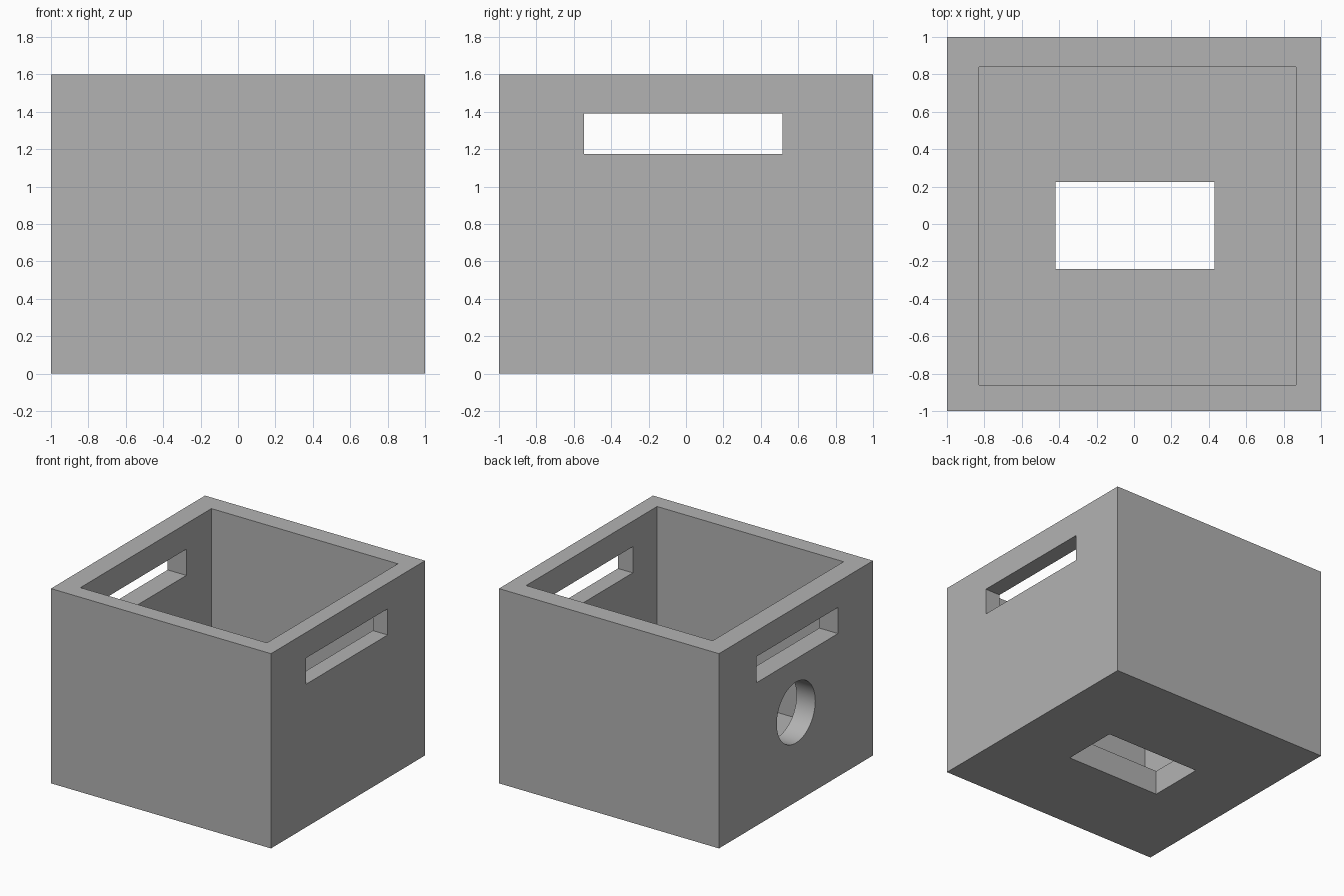
import bpy
import math
from mathutils import Vector

cube = bpy.data.objects.get("Cube")
if cube:
    bpy.data.objects.remove(cube, do_unlink=True)

# Single grey material
grey = bpy.data.materials.new("plain grey")
grey.use_nodes = True
colour = (0.448, 0.448, 0.448, 1)
grey.diffuse_color = colour
grey.node_tree.nodes["Principled BSDF"].inputs["Base Color"].default_value = colour


def block(name, low, high):
    """Axis-aligned box between two corners."""
    low, high = Vector(low), Vector(high)
    bpy.ops.mesh.primitive_cube_add(size=1, location=(low + high) / 2)
    obj = bpy.context.object
    obj.name = name
    obj.scale = high - low
    bpy.ops.object.transform_apply(location=True, rotation=False, scale=True)
    obj.data.materials.append(grey)
    return obj


def round_bar(name, x_low, x_high, y, z, radius):
    """Cylinder running along x."""
    bpy.ops.mesh.primitive_cylinder_add(
        vertices=64, radius=radius, depth=x_high - x_low,
        location=((x_low + x_high) / 2, y, z), rotation=(0, math.pi / 2, 0))
    obj = bpy.context.object
    obj.name = name
    obj.data.materials.append(grey)
    return obj


def cut(target, cutter):
    """Subtract the cutter from the target and discard it."""
    cutter.hide_render = True
    mod = target.modifiers.new(cutter.name, 'BOOLEAN')
    mod.operation = 'DIFFERENCE'
    mod.solver = 'EXACT'
    mod.object = cutter
    bpy.context.view_layer.objects.active = target
    bpy.ops.object.modifier_apply(modifier=mod.name)
    bpy.data.objects.remove(cutter, do_unlink=True)


# Solid body of the open crate
crate = block("crate", (-1, -1, 0), (1, 1, 1.6))

# Open cavity above a thick floor
cut(crate, block("cavity", (-0.83, -0.86, 0.2), (0.865, 0.84, 2)))

# Rectangular opening through the floor
cut(crate, block("floor_opening", (-0.42, -0.24, -0.2), (0.43, 0.225, 0.5)))

# Hand slots through both side walls
cut(crate, block("hand_slots", (-1.2, -0.545, 1.175), (1.2, 0.515, 1.39)))

# Round port through one side, ending as a pocket just inside the opposite wall
cut(crate, round_bar("round_port", -1.2, 0.996, 0, 0.735, 0.25))

# Smooth the round port while keeping the crate edges sharp
bpy.ops.object.select_all(action='DESELECT')
crate.select_set(True)
bpy.context.view_layer.objects.active = crate
bpy.ops.object.shade_smooth_by_angle(angle=math.radians(30))
